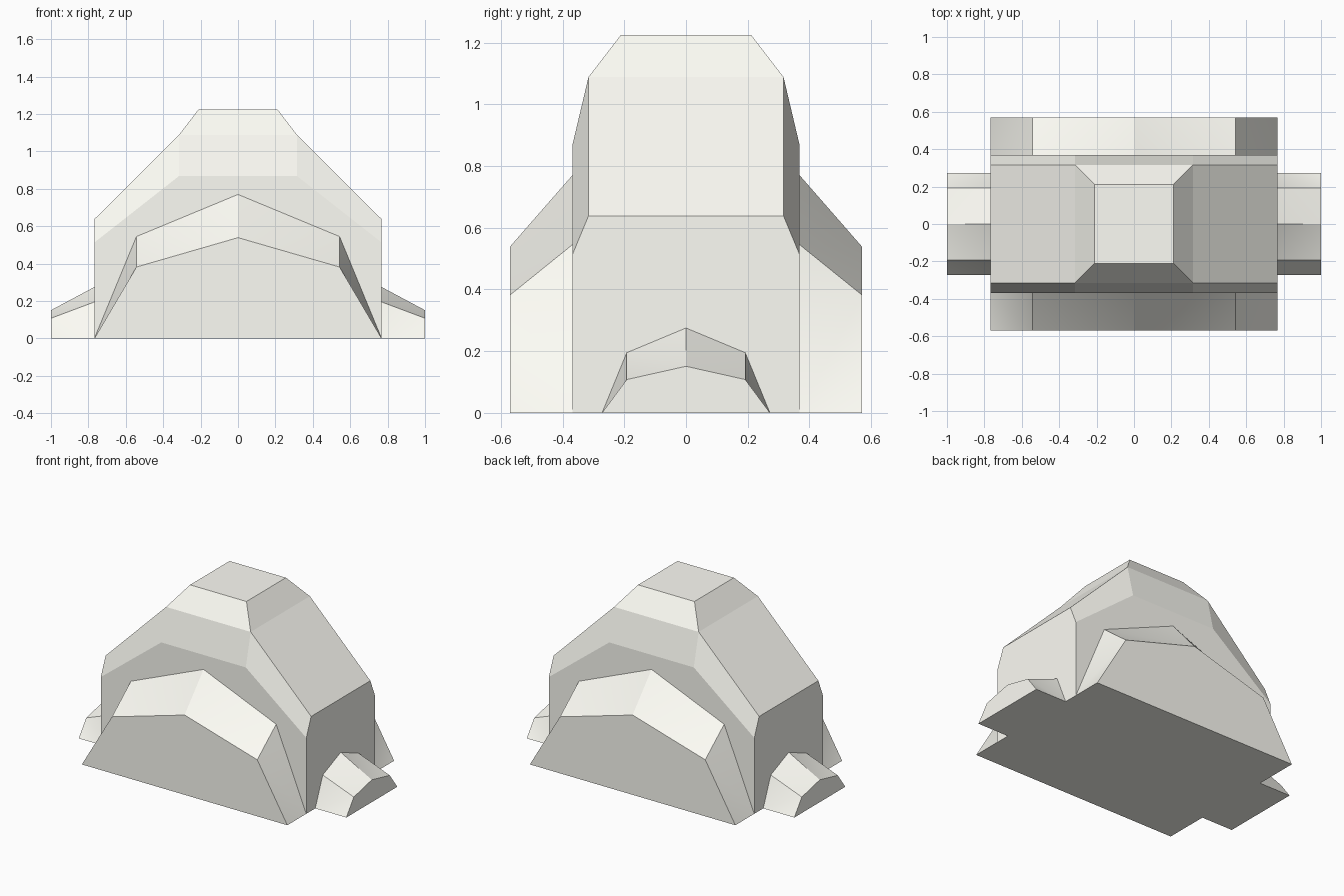
import bpy, bmesh
from math import radians

if "Cube" in bpy.data.objects:
    bpy.data.objects.remove(bpy.data.objects["Cube"])

cream = bpy.data.materials.new("cream")
cream.diffuse_color = (0.99, 0.985, 0.92, 1)
cream.use_nodes = True
cream.node_tree.nodes["Principled BSDF"].inputs["Base Color"].default_value = cream.diffuse_color


def mirrored(half):
    """Complete a half profile (right side, bottom to top) across its centre line."""
    return half + [(-a, z) for a, z in reversed(half) if a > 0]


def loft(bm, sections, along_y, fold=False):
    """Skin matching profiles at given depths and cap the ends.
    With fold, twisted quads are creased along their lower diagonal."""
    rings = []
    for depth, half in sections:
        pts = mirrored(half)
        rings.append([bm.verts.new((a, depth, z) if along_y else (depth, a, z))
                      for a, z in pts])
    for r0, r1 in zip(rings, rings[1:]):
        n = len(r0)
        for i in range(n):
            j = (i + 1) % n
            a, b, c, d = r0[i], r0[j], r1[j], r1[i]
            if not fold:
                bm.faces.new((a, b, c, d))
            elif a.co.z + c.co.z < b.co.z + d.co.z:
                bm.faces.new((a, b, c))
                bm.faces.new((a, c, d))
            else:
                bm.faces.new((a, b, d))
                bm.faces.new((b, c, d))
    bm.faces.new(rings[0])
    bm.faces.new(rings[-1])
    bm.normal_update()


def finish(name, bm, mirror_axis=None):
    bmesh.ops.recalc_face_normals(bm, faces=bm.faces)
    bm.normal_update()
    # Buttresses blend only across the folds of their twisted sides
    if mirror_axis is not None:
        for f in bm.faces:
            f.smooth = True
        for e in bm.edges:
            e.smooth = e.calc_face_angle(0) < radians(25)
    mesh = bpy.data.meshes.new(name)
    bm.to_mesh(mesh)
    bm.free()
    mesh.materials.append(cream)
    obj = bpy.data.objects.new(name, mesh)
    bpy.context.collection.objects.link(obj)
    if mirror_axis is not None:
        mod = obj.modifiers.new("Mirror", 'MIRROR')
        mod.use_axis = [i == mirror_axis for i in range(3)]
        mod.use_mirror_merge = False
    return obj


# Main body: chamfered front and back around a thick sloped core
outer = [(0.768, 0), (0.768, 0.513), (0.316, 0.868)]
core = [(0.768, 0), (0.768, 0.638), (0.316, 1.088)]
bm = bmesh.new()
loft(bm, [(-0.368, outer), (-0.316, core), (0.316, core), (0.368, outer)], True)

# Tapered crown extruded from the square top face
top = max(bm.faces, key=lambda f: f.calc_center_median().z)
crown = bmesh.ops.extrude_discrete_faces(bm, faces=[top])["faces"][0]
for v in crown.verts:
    v.co = (v.co.x * 2 / 3, v.co.y * 2 / 3, 1.225)
finish("main_body", bm)

# Large buttresses on the front and back
bm = bmesh.new()
loft(bm, [(-0.368, [(0.768, 0), (0.543, 0.545), (0, 0.77)]),
          (-0.57, [(0.768, 0), (0.543, 0.382), (0, 0.539)])], True, fold=True)
finish("front_back_buttress", bm, 1)

# Small buttresses on the left and right
bm = bmesh.new()
loft(bm, [(0.768, [(0.272, 0), (0.192, 0.195), (0, 0.275)]),
          (1.0, [(0.272, 0), (0.192, 0.108), (0, 0.151)])], False, fold=True)
finish("side_buttress", bm, 0)
